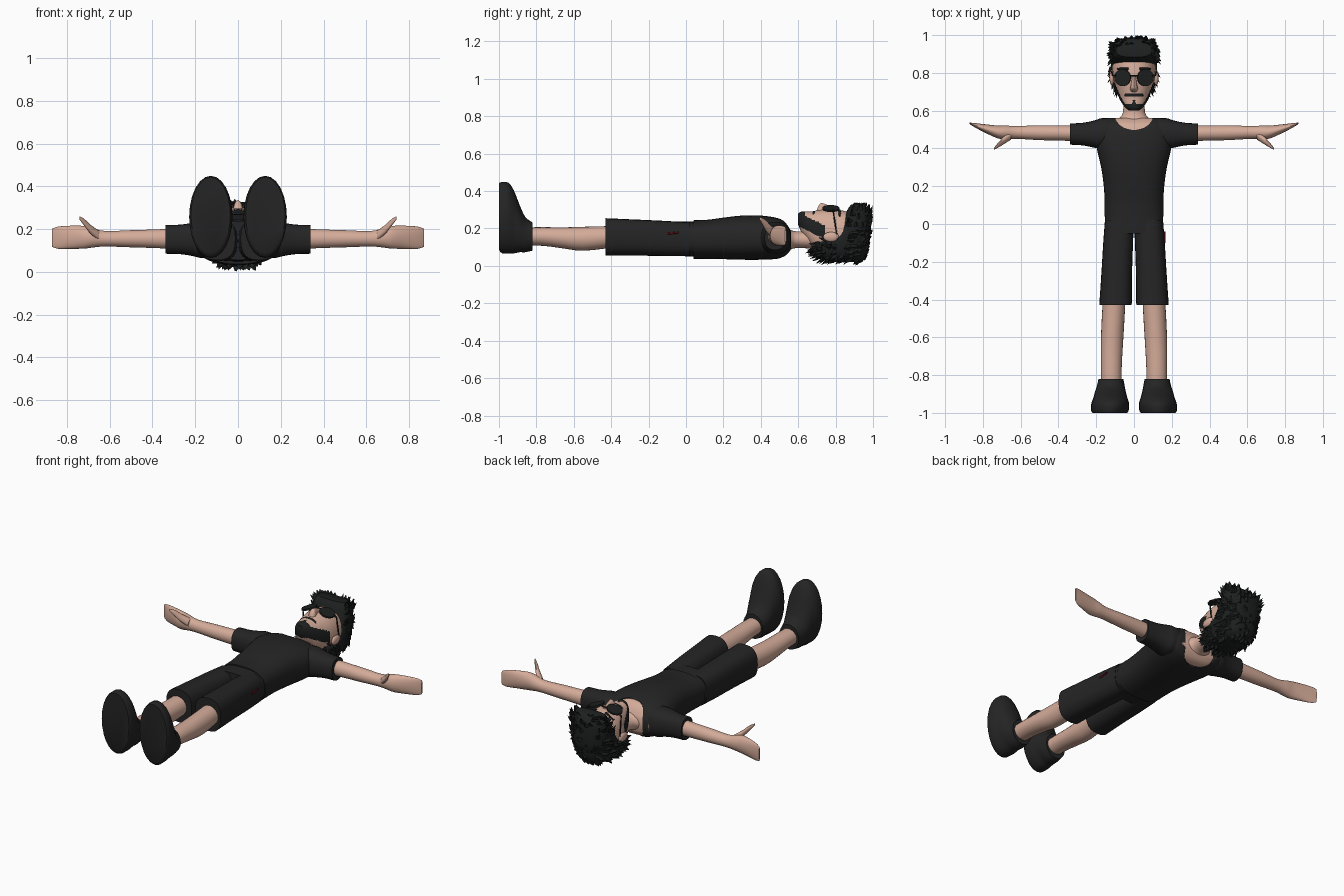
import bpy, bmesh, math, random
from mathutils import Vector, Matrix

random.seed(4)
if "Cube" in bpy.data.objects:
    bpy.data.objects.remove(bpy.data.objects["Cube"])


def material(name, color):
    m = bpy.data.materials.new(name)
    m.use_nodes = True
    m.diffuse_color = (*color, 1)
    m.node_tree.nodes["Principled BSDF"].inputs["Base Color"].default_value = (*color, 1)
    return m


SKIN = material("skin", (0.66, 0.41, 0.32))
CLOTH = material("black cloth", (0.018, 0.018, 0.018))
HAIR = material("dark hair", (0.013, 0.014, 0.014))
RED = material("dark red", (0.12, 0.005, 0.01))


def finish(bm, name, mat, smooth=True):
    bmesh.ops.recalc_face_normals(bm, faces=bm.faces[:])
    mesh = bpy.data.meshes.new(name)
    bm.to_mesh(mesh)
    bm.free()
    ob = bpy.data.objects.new(name, mesh)
    bpy.context.collection.objects.link(ob)
    mesh.materials.append(mat)
    if smooth:
        bpy.ops.object.select_all(action="DESELECT")
        ob.select_set(True)
        bpy.context.view_layer.objects.active = ob
        bpy.ops.object.shade_smooth_by_angle(angle=math.radians(45))
    return ob


def spline(rows, steps):
    """Smoothly resample a list of section rows."""
    out = []
    for i in range(len(rows) - 1):
        p0, p1, p2, p3 = (rows[max(0, min(len(rows) - 1, i + k))] for k in (-1, 0, 1, 2))
        for s in range(steps):
            t = s / steps
            out.append([b + t * ((c - a) / 2 + t * (a - 2.5 * b + 2 * c - d / 2
                        + t * (1.5 * (b - c) + (d - a) / 2)))
                        for a, b, c, d in zip(p0, p1, p2, p3)])
    return out + [list(rows[-1])]


def loft(name, mat, axis, rows, side=1, power=2.0, sides=24, steps=3, grow=0):
    """Skin over rounded sections: position, two centres, two radii."""
    bm = bmesh.new()
    rings = []
    for t, a, b, ra, rb in spline(rows, steps):
        ring = []
        for k in range(sides):
            ang = math.tau * k / sides
            c, s = math.cos(ang), math.sin(ang)
            u = a + (ra + grow) * math.copysign(abs(c) ** (2 / power), c)
            v = b + (rb + grow) * math.copysign(abs(s) ** (2 / power), s)
            x, y, z = {"x": (t, u, v), "y": (u, t, v), "z": (u, v, t)}[axis]
            ring.append(bm.verts.new((x * side, y, z)))
        rings.append(ring)
    for r, q in zip(rings, rings[1:]):
        for k in range(sides):
            n = (k + 1) % sides
            bm.faces.new((r[k], r[n], q[n], q[k]))
    bm.faces.new(rings[0])
    bm.faces.new(rings[-1])
    return finish(bm, name, mat)


def rod(name, mat, start, end, r1, r2=None, sides=8):
    p, q = Vector(start), Vector(end)
    d = q - p
    bm = bmesh.new()
    bmesh.ops.create_cone(bm, cap_ends=True, segments=sides, radius1=r1,
                          radius2=r1 if r2 is None else r2, depth=d.length,
                          matrix=Matrix.Translation((p + q) / 2)
                          @ d.to_track_quat("Z", "Y").to_matrix().to_4x4())
    return finish(bm, name, mat)


def ball(name, mat, centre, size):
    bm = bmesh.new()
    bmesh.ops.create_uvsphere(bm, u_segments=16, v_segments=10, radius=1,
                              matrix=Matrix.Translation(centre) @ Matrix.Diagonal((*size, 1)))
    return finish(bm, name, mat)


# Limbs, one set per side
for side, tag in ((1, "left"), (-1, "right")):
    loft(tag + "_shoe", CLOTH, "y", [
        (-1, .128, .265, .092, .178), (-.985, .128, .258, .1, .19), (-.95, .126, .255, .1, .19),
        (-.92, .125, .235, .09, .168), (-.89, .125, .2, .082, .127),
        (-.86, .123, .168, .074, .095), (-.82, .122, .157, .066, .075)], side)
    loft(tag + "_leg", SKIN, "y", [
        (-.86, .12, .158, .054, .048), (-.76, .12, .157, .055, .05), (-.66, .118, .15, .058, .056),
        (-.55, .113, .145, .06, .064), (-.4, .105, .155, .06, .058)], side)
    loft(tag + "_shorts_leg", CLOTH, "y", [
        (-.43, .098, .155, .086, .1), (-.25, .091, .151, .081, .096),
        (-.1, .084, .146, .079, .094), (.02, .077, .142, .077, .09)], side, power=2.6)
    loft(tag + "_sleeve", CLOTH, "x", [
        (.1, .48, .15, .078, .08), (.17, .48, .15, .08, .085), (.21, .476, .152, .072, .078),
        (.27, .476, .152, .06, .069), (.34, .476, .152, .056, .067)], side, power=2.4)
    loft(tag + "_arm", SKIN, "x", [
        (.3, .48, .155, .042, .047), (.4, .482, .155, .04, .043), (.5, .483, .155, .039, .04),
        (.62, .485, .155, .034, .036), (.68, .485, .16, .036, .046), (.72, .487, .162, .034, .053),
        (.78, .503, .162, .024, .054), (.84, .522, .16, .012, .052), (.87, .533, .16, .004, .042)], side)
    loft(tag + "_thumb", SKIN, "x", [
        (.65, .472, .168, .025, .025), (.69, .442, .2, .02, .021),
        (.72, .417, .233, .013, .016), (.742, .397, .253, .005, .007)], side, sides=12)
    ball(tag + "_ear", SKIN, (side * .117, .775, .155), (.013, .042, .026))

# Waist of the shorts and the red side tag
loft("shorts_waist", CLOTH, "y", [(-.05, 0, .146, .155, .09), (0, 0, .144, .154, .093),
                                  (.06, 0, .142, .152, .094)], power=2.8)
rod("red_tag", RED, (.162, -.1, .172), (.162, -.04, .178), .005)

# Shirt with a scooped neck cut through it, over a slightly smaller chest
TORSO = [(.04, 0, .14, .157, .104), (.12, 0, .142, .156, .105), (.2, 0, .147, .16, .111),
         (.3, 0, .151, .174, .118), (.4, 0, .151, .197, .118), (.47, 0, .148, .204, .112),
         (.52, 0, .145, .19, .1), (.545, 0, .14, .178, .08), (.562, 0, .137, .15, .052)]
shirt = loft("shirt", CLOTH, "y", TORSO, power=2.5, sides=40)
loft("chest", SKIN, "y", TORSO[4:], power=2.5, sides=40, grow=-.006)
cutter = loft("neck_cutter", CLOTH, "z", [(-.2, 0, .58, .102, .082), (.5, 0, .58, .102, .082)],
              sides=40, steps=1)
cutter.hide_render = True
cut = shirt.modifiers.new("neckline", "BOOLEAN")
cut.operation, cut.object, cut.solver = "DIFFERENCE", cutter, "EXACT"
bpy.ops.object.select_all(action="DESELECT")
shirt.select_set(True)
bpy.context.view_layer.objects.active = shirt
bpy.ops.object.modifier_apply(modifier="neckline")
bpy.data.objects.remove(cutter)
loft("neck", SKIN, "y", [(.5, 0, .14, .12, .08), (.545, 0, .14, .095, .06), (.575, 0, .14, .065, .047),
                         (.62, 0, .14, .056, .045), (.74, 0, .14, .056, .05)])

# Head, with the beard picked out by position
head = loft("head", SKIN, "y", [
    (.6, 0, .25, .025, .03), (.615, 0, .237, .045, .053), (.64, 0, .217, .064, .074),
    (.67, 0, .195, .08, .096), (.71, 0, .18, .094, .118), (.77, 0, .175, .109, .128),
    (.84, 0, .167, .113, .128), (.91, 0, .16, .1, .115), (.95, 0, .155, .07, .08)],
    power=2.15, sides=80, steps=7)
head.data.materials.append(HAIR)
for f in head.data.polygons:
    x, y, z = f.center
    jaw = abs(z - (.25 - .5 * (y - .6))) < .036 and y < .745
    chin = y < .637 and z > .205
    moustache = .676 < y < .69 and abs(x) < .05 and z > .2
    patch = abs(x) < .009 and y < .655 and z > .2
    f.material_index = int(jaw or chin or moustache or patch)
loft("nose", SKIN, "y", [(.698, 0, .285, .014, .012), (.715, 0, .292, .022, .038),
                         (.735, 0, .296, .017, .038), (.79, 0, .295, .009, .014)], sides=12)

# Sunglasses and brows
for side, tag in ((1, "left"), (-1, "right")):
    rod(tag + "_lens", HAIR, (side * .059, .775, .302), (side * .062, .775, .311), .045, sides=28)
    rod(tag + "_hinge", HAIR, (side * .095, .785, .298), (side * .114, .788, .285), .005)
    rod(tag + "_temple", HAIR, (side * .114, .788, .287), (side * .119, .81, .14), .004)
    rod(tag + "_brow", HAIR, (side * .03, .82, .295), (side * .088, .822, .268), .008, .005)
rod("glasses_bridge", HAIR, (-.02, .785, .311), (.02, .785, .311), .004)

# Hair mass, swept forward over the brow
hair = loft("hair", HAIR, "z", [
    (.022, 0, .84, .05, .08), (.045, 0, .825, .095, .13), (.08, 0, .822, .115, .15),
    (.125, 0, .832, .122, .148), (.15, 0, .87, .122, .115), (.2, 0, .897, .122, .091),
    (.26, 0, .915, .12, .071), (.3, 0, .921, .114, .058), (.328, 0, .918, .095, .035)],
    power=2.6, sides=36)

# Pointed locks scattered over the hair mass
bm = bmesh.new()
spots = [f for f in hair.data.polygons if len(f.vertices) == 4
         and (f.normal.y > -.4 or f.center.z < .12)]
for f in random.sample(spots, min(230, len(spots))):
    n, c = f.normal, f.center
    flow = Vector((0, -.75, -.1)) if c.z < .2 else Vector((0, -.1, .7))
    d = (n * .6 + flow + Vector([random.uniform(-.2, .2) for _ in range(3)])).normalized()
    base = c - n * .008
    tip = base + d * random.uniform(.035, .05)
    tip.y, tip.z = min(tip.y, 1), max(.002, min(tip.z, .34))
    if c.z > .14 and tip.y < .85:
        continue
    across = d.cross(n).normalized() * .021
    ring = [bm.verts.new(p) for p in (base + across, base + n * .016, base - across, base - n * .012)]
    point = bm.verts.new(tip)
    for k in range(4):
        bm.faces.new((ring[k], ring[(k + 1) % 4], point))
    bm.faces.new(ring)
finish(bm, "hair_locks", HAIR, smooth=False)
